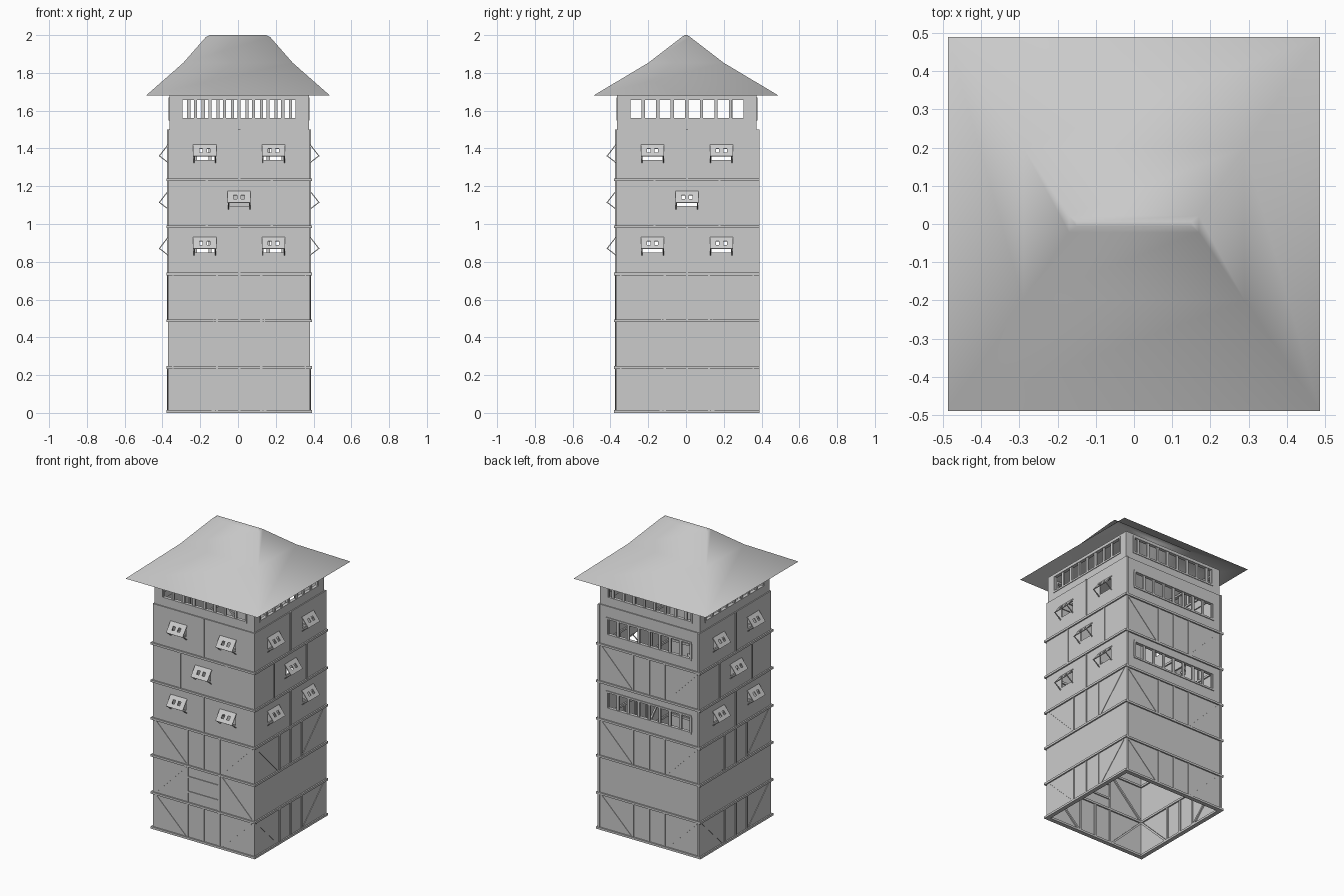
import bpy, bmesh, math
from mathutils import Matrix, Vector

cube = bpy.data.objects.get("Cube")
if cube:
    bpy.data.objects.remove(cube, do_unlink=True)

grey = bpy.data.materials.new("plain_grey")
grey.use_nodes = True
GREY = (0.6, 0.6, 0.6, 1)
grey.diffuse_color = GREY
grey.node_tree.nodes["Principled BSDF"].inputs["Base Color"].default_value = GREY

HALF, TOP_HALF = 0.376, 0.369
LEVELS = [0, 0.24, 0.488, 0.735, 0.985, 1.235, 1.5]
EAVE = 1.68
CENTRE = Matrix.Translation((0.006, 0.005, 0))


def finish(name, bm, matrix, thickness=0):
    bmesh.ops.recalc_face_normals(bm, faces=bm.faces)
    mesh = bpy.data.meshes.new(name)
    bm.to_mesh(mesh)
    bm.free()
    mesh.materials.append(grey)
    obj = bpy.data.objects.new(name, mesh)
    bpy.context.collection.objects.link(obj)
    obj.matrix_world = matrix
    if thickness:
        mod = obj.modifiers.new("thickness", "SOLIDIFY")
        mod.thickness, mod.offset = thickness, 0
    return obj


def sheet(bm, rect, holes, place):
    """Flat sheet with rectangular holes; place maps (u, z) to a point."""
    us = sorted({round(v, 4) for r in [rect, *holes] for v in r[:2]})
    zs = sorted({round(v, 4) for r in [rect, *holes] for v in r[2:]})
    grid = {}

    def vert(u, z):
        if (u, z) not in grid:
            grid[u, z] = bm.verts.new(place(u, z))
        return grid[u, z]

    for a, b in zip(us, us[1:]):
        for c, d in zip(zs, zs[1:]):
            u, z = (a + b) / 2, (c + d) / 2
            if not any(h[0] < u < h[1] and h[2] < z < h[3] for h in holes):
                bm.faces.new([vert(a, c), vert(b, c), vert(b, d), vert(a, d)])


def beam(bm, p, q, width=0.012, out=0.005, depth=0.022, half=HALF):
    """Timber on the wall plane between two (u, z) points."""
    d = Vector((q[0] - p[0], 0, q[1] - p[1]))
    mid = Vector(((p[0] + q[0]) / 2, -half - out + depth / 2, (p[1] + q[1]) / 2))
    m = (Matrix.Translation(mid) @ Matrix.Rotation(-math.atan2(d.z, d.x), 4, "Y")
         @ Matrix.Diagonal((d.length, depth, width, 1)))
    bmesh.ops.create_cube(bm, size=1, matrix=m)


def openings(z0, z1, shift=0):
    """Row of eight window openings."""
    pitch = 0.077
    rects = []
    for i in range(8):
        u = -0.3 + i * pitch + shift
        rects.append((u, min(u + 0.06, 0.3), z0, z1))
    if shift:
        rects.insert(0, (-0.3, -0.317 + shift, z0, z1))
    return rects


def window_trim(bm, z0, z1, half=HALF):
    for z in (z0 - 0.006, z1 + 0.006):
        beam(bm, (-0.315, z), (0.315, z), half=half)
    for u in (-0.31, 0.31):
        beam(bm, (u, z0), (u, z1), half=half)


def flap(plates, struts, u, z):
    """Tilted shutter with two slits, hinged at its top and held by struts."""
    def place(x, t):
        return (u + x, -HALF - 0.048 * t, z - 0.062 * t)
    slits = [(s - 0.009, s + 0.009, 0.35, 0.68) for s in (-0.02, 0.02)]
    sheet(plates, (-0.061, 0.061, 0, 1), slits, place)
    for s in (-0.057, 0.057):
        a, b = Vector(place(s, 0.96)), Vector((u + s, -HALF, z - 0.095))
        d = b - a
        m = (Matrix.Translation((a + b) / 2) @ d.to_track_quat("Z", "Y").to_matrix().to_4x4()
             @ Matrix.Diagonal((0.005, 0.005, d.length, 1)))
        bmesh.ops.create_cube(struts, size=1, matrix=m)


def braced_bay(bm, z0, z1):
    for u in (-0.117, 0, 0.117):
        beam(bm, (u, z0), (u, z1))
    for s in (-1, 1):
        beam(bm, (s * 0.355, z1 - 0.01), (s * 0.13, z0 + 0.01), out=0.003)


def door_bay(bm, z0, z1):
    for s in (-1, 1):
        beam(bm, (s * 0.117, z0), (s * 0.117, z1))
        beam(bm, (s * 0.13, z1 - 0.01), (s * 0.355, z0 + 0.01), out=0.003)
    for t in (0.3, 0.7):
        z = z0 + (z1 - z0) * t
        beam(bm, (-0.117, z), (0.117, z))


# Four sides of the tower
FLAPS = {3: (-0.182, 0.182), 4: (0,), 5: (-0.182, 0.182)}
HINGES = {3: 0.93, 4: 1.174, 5: 1.42}
GALLERIES = {3: (0.825, 0.925), 5: (1.315, 1.415)}
for turn, side in enumerate(("front", "left", "back", "right")):
    matrix = CENTRE @ Matrix.Rotation(turn * math.pi / 2, 4, "Z")
    back = side == "back"
    walls, timbers, plates, struts = (bmesh.new() for _ in range(4))

    for i, (z0, z1) in enumerate(zip(LEVELS, LEVELS[1:])):
        holes = []
        if back and i in GALLERIES:
            holes = openings(*GALLERIES[i])
            window_trim(timbers, *GALLERIES[i])
        elif i in FLAPS and not back:
            z = HINGES[i]
            for u in FLAPS[i]:
                holes.append((u - 0.052, u + 0.052, z - 0.08, z - 0.01))
                flap(plates, struts, u, z)
            for u in ((-0.172, 0.172) if i == 4 else (0,)):
                beam(timbers, (u, z0), (u, z1))
        elif i in (0, 2, 4):
            braced_bay(timbers, z0, z1)
        elif side == "front":
            door_bay(timbers, z0, z1)
        sheet(walls, (-HALF + 0.002, HALF - 0.002, z0, z1), holes,
              lambda u, z: (u, -HALF + 0.005, z))
        # floor band
        z = z0 + (0.007 if i == 0 else 0)
        beam(timbers, (-HALF - 0.009, z), (HALF + 0.009, z), 0.014, 0.009, 0.028)

    # corner posts
    if back:
        for u in (-0.368, 0.368):
            beam(timbers, (u, 0), (u, LEVELS[-1]), out=0.007)

    # top lookout storey
    sheet(walls, (-TOP_HALF + 0.002, TOP_HALF - 0.002, LEVELS[-1], EAVE),
          openings(1.56, 1.657, 0.036 if back else 0),
          lambda u, z: (u, -TOP_HALF + 0.005, z))
    window_trim(timbers, 1.56, 1.657, TOP_HALF - 0.001)

    finish(side + "_walls", walls, matrix, 0.01)
    finish(side + "_timbers", timbers, matrix)
    if back:
        plates.free()
        struts.free()
    else:
        finish(side + "_shutters", plates, matrix, 0.005)
        finish(side + "_shutter_struts", struts, matrix)

# Flared hip roof
roof = bmesh.new()
rings = []
for x, y, z in ((0.487, 0.49, EAVE), (0.29, 0.2, 1.853), (0.17, 0.022, 1.99), (0.15, 0.006, 2.0)):
    rings.append([roof.verts.new((sx * x, sy * y, z))
                  for sx, sy in ((-1, -1), (1, -1), (1, 1), (-1, 1))])
for low, high in zip(rings, rings[1:]):
    for k in range(4):
        n = (k + 1) % 4
        roof.faces.new([low[k], low[n], high[n], high[k]])
roof.faces.new(rings[-1])
roof_obj = finish("roof", roof, Matrix.Identity(4))
for poly in roof_obj.data.polygons:
    poly.use_smooth = True
